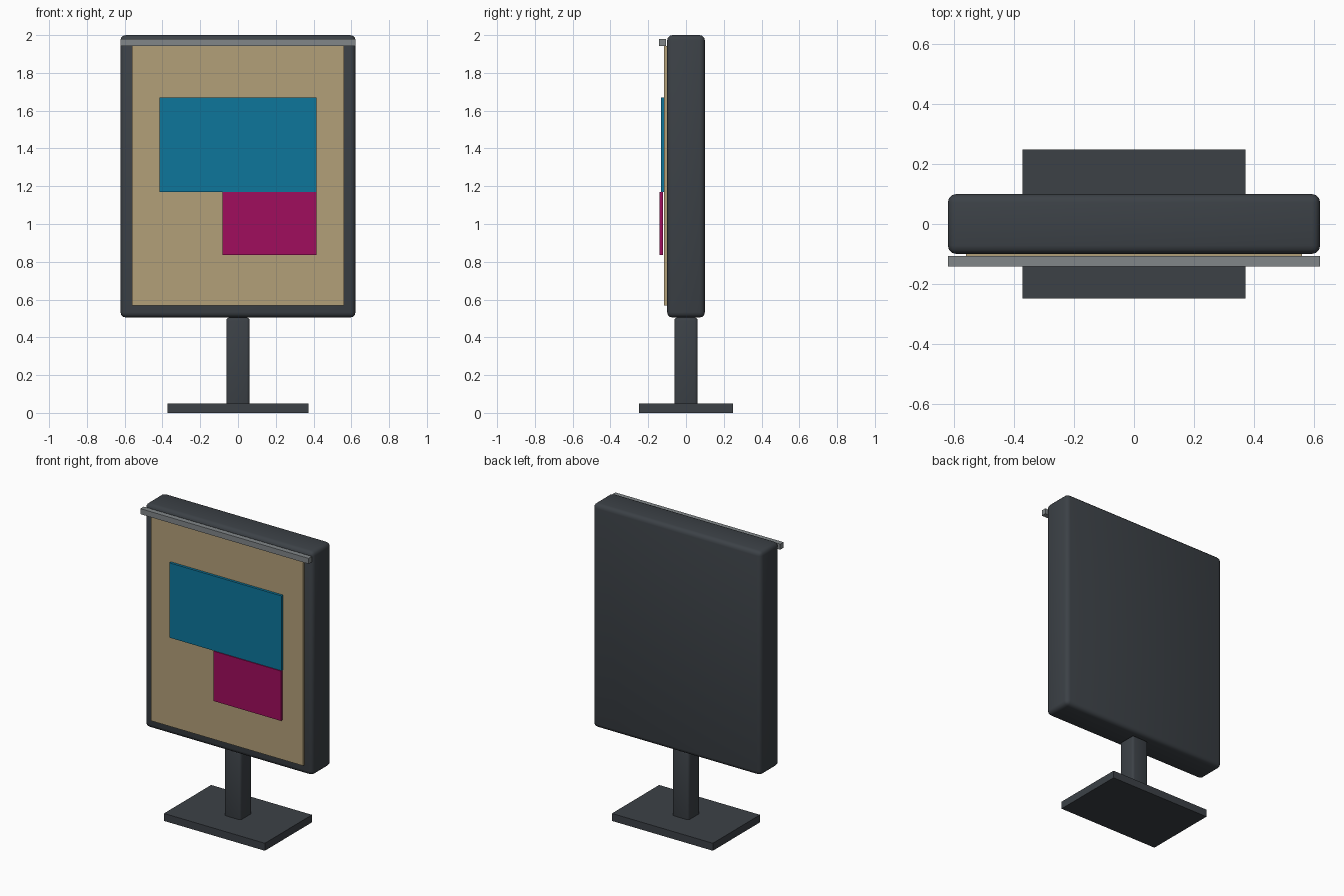
import bpy
import math

if "Cube" in bpy.data.objects:
    bpy.data.objects.remove(bpy.data.objects["Cube"])


def material(name, rgb):
    mat = bpy.data.materials.new(name)
    mat.diffuse_color = (*rgb, 1)
    mat.use_nodes = True
    mat.node_tree.nodes["Principled BSDF"].inputs["Base Color"].default_value = mat.diffuse_color
    return mat


slate = material("slate", (0.045, 0.053, 0.062))
steel = material("steel", (0.22, 0.24, 0.25))
tan = material("tan", (0.45, 0.35, 0.19))
teal = material("teal", (0.004, 0.18, 0.33))
magenta = material("magenta", (0.35, 0.004, 0.11))


def box(name, x, y, z, mat, bevel=0):
    """Box spanning the (min, max) ranges x, y, z, with optional rounded edges."""
    spans = (x, y, z)
    bpy.ops.mesh.primitive_cube_add(size=1, location=[(a + b) / 2 for a, b in spans])
    ob = bpy.context.object
    ob.name = name
    ob.scale = [b - a for a, b in spans]
    bpy.ops.object.transform_apply(location=False, rotation=False, scale=True)
    ob.data.materials.append(mat)
    if bevel:
        mod = ob.modifiers.new("rounded_edges", 'BEVEL')
        mod.width = bevel
        mod.segments = 3
        bpy.ops.object.modifier_apply(modifier=mod.name)
        bpy.ops.object.shade_smooth_by_angle(angle=math.radians(35))
    return ob


# Stand
box("base_plate", (-0.373, 0.373), (-0.249, 0.249), (0, 0.05), slate)
box("post", (-0.062, 0.062), (-0.062, 0.062), (0.01, 0.505), slate, 0.016)

# Display cabinet
box("cabinet", (-0.622, 0.622), (-0.1, 0.1), (0.505, 2.0), slate, 0.028)

# Poster with its printed colour blocks
box("poster", (-0.562, 0.562), (-0.116, -0.098), (0.568, 1.943), tan)
box("large_colour_block", (-0.415, 0.415), (-0.133, -0.116), (1.17, 1.67), teal)
box("small_colour_block", (-0.083, 0.415), (-0.139, -0.122), (0.837, 1.17), magenta)

# Light bar above the poster
box("light_bar", (-0.622, 0.622), (-0.142, -0.107), (1.943, 1.98), steel)
